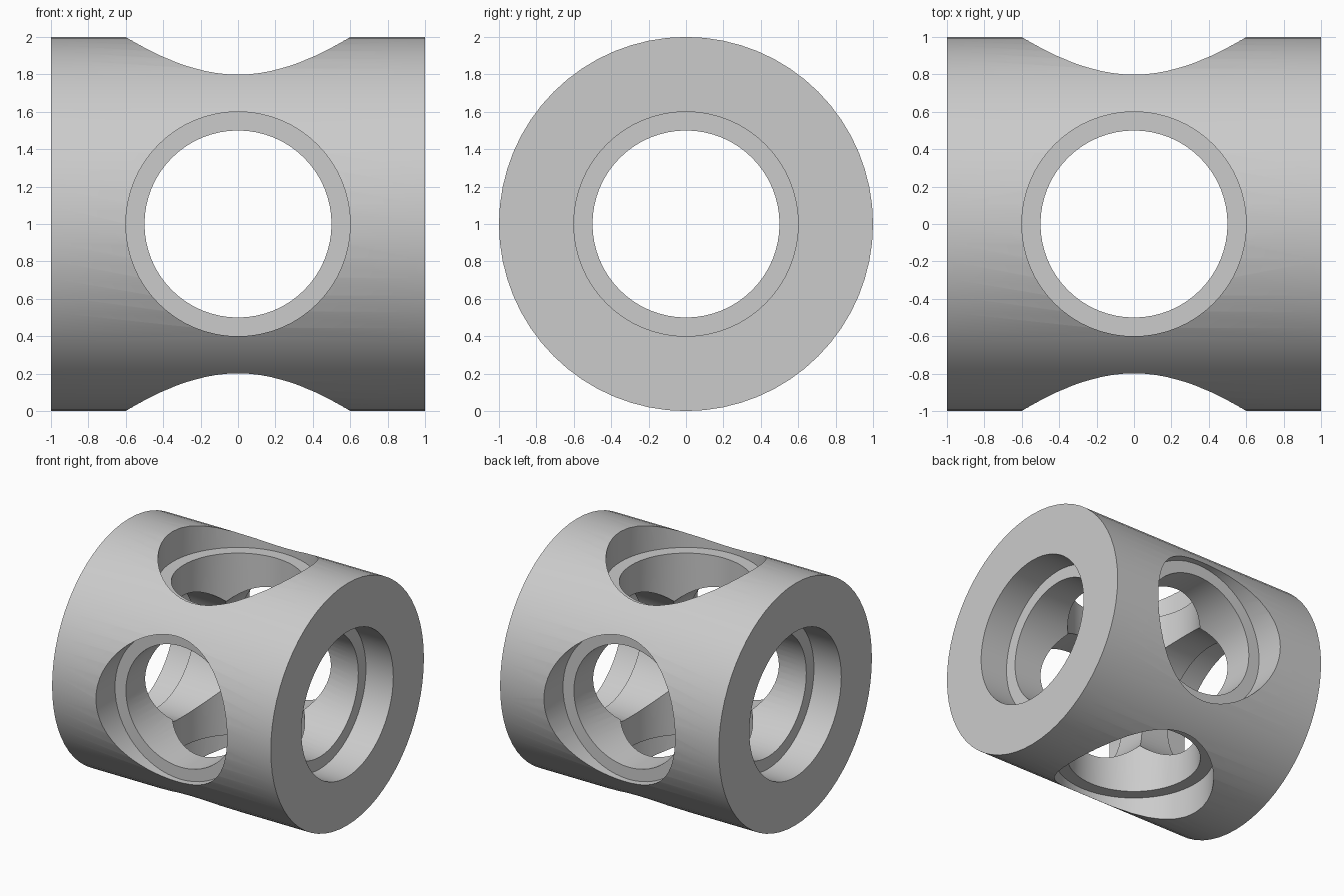
import bpy
import bmesh
from math import radians
from mathutils import Matrix

SIDES = 64
OUTER, BORE, RECESS = 1.0, 0.5, 0.6
LEDGE = 0.75          # distance of each recess floor from the centre
OVERSHOOT = 1.2       # cutters reach past the outer surface

if "Cube" in bpy.data.objects:
    bpy.data.objects.remove(bpy.data.objects["Cube"], do_unlink=True)

grey = bpy.data.materials.new("plain grey")
grey.use_nodes = True
colour = (0.6, 0.6, 0.6, 1)
grey.diffuse_color = colour
grey.node_tree.nodes["Principled BSDF"].inputs["Base Color"].default_value = colour


def lathe(name, profile, turn):
    """Solid of revolution about z from (radius, height) rings, then turned and raised."""
    bm = bmesh.new()
    rings = []
    for radius, height in profile:
        ring = bmesh.ops.create_circle(bm, segments=SIDES, radius=radius,
                                       matrix=Matrix.Translation((0, 0, height)))
        rings.append(ring["verts"])
    for low, high in zip(rings, rings[1:]):
        for i in range(SIDES):
            j = (i + 1) % SIDES
            bm.faces.new((low[i], low[j], high[j], high[i]))
    bm.faces.new(rings[0])
    bm.faces.new(rings[-1])
    bmesh.ops.recalc_face_normals(bm, faces=bm.faces)
    bm.transform(Matrix.Translation((0, 0, OUTER)) @ turn)
    mesh = bpy.data.meshes.new(name)
    bm.to_mesh(mesh)
    bm.free()
    mesh.materials.append(grey)
    obj = bpy.data.objects.new(name, mesh)
    bpy.context.collection.objects.link(obj)
    return obj


along = {
    "x": Matrix.Rotation(radians(90), 4, "Y"),
    "y": Matrix.Rotation(radians(90), 4, "X"),
    "z": Matrix.Identity(4),
}

# Cylindrical body lying along x
body = lathe("bored_cylinder", [(OUTER, -OUTER), (OUTER, OUTER)], along["x"])

# Stepped bore with a recess at both ends, cut along every axis
half = [(BORE, LEDGE), (RECESS, LEDGE), (RECESS, OVERSHOOT)]
stepped = [(r, -h) for r, h in reversed(half)] + half
cutters = []
for axis, turn in along.items():
    cutter = lathe("bore_cutter_" + axis, stepped, turn)
    cutter.hide_render = True
    cut = body.modifiers.new("bore " + axis, "BOOLEAN")
    cut.operation = "DIFFERENCE"
    cut.solver = "EXACT"
    cut.object = cutter
    cutters.append(cutter)

# Apply the cuts and discard the cutters
bpy.ops.object.select_all(action="DESELECT")
body.select_set(True)
bpy.context.view_layer.objects.active = body
for cut in list(body.modifiers):
    bpy.ops.object.modifier_apply(modifier=cut.name)
for cutter in cutters:
    bpy.data.objects.remove(cutter, do_unlink=True)

bpy.ops.object.shade_smooth_by_angle(angle=radians(30))
